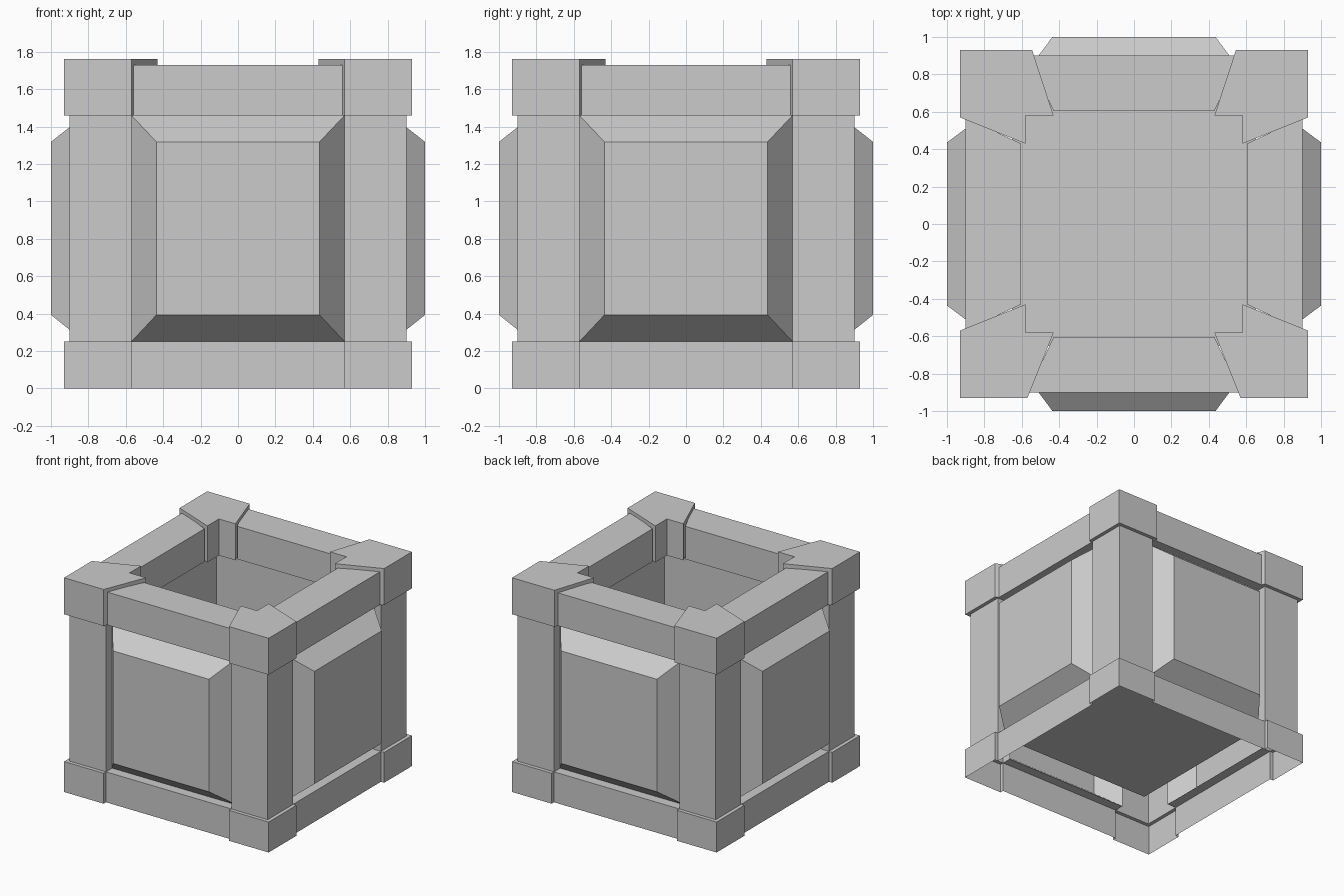
import bpy, bmesh
from mathutils import Matrix
from math import pi

if "Cube" in bpy.data.objects:
    bpy.data.objects.remove(bpy.data.objects["Cube"])

OUT, BLK, REC, RIM, INN = 0.90, 0.93, 0.82, 0.605, 0.65   # distances from centre
E = 0.57                                                 # half width between posts
Z1, Z2, ZR, ZC = 0.25, 1.46, 1.73, 1.76                  # rail and cap heights


def make(name, faces, turns=4):
    """Build one object from faces repeated around the z axis."""
    bm = bmesh.new()
    for k in range(turns):
        rot = Matrix.Rotation(k * pi / 2, 3, 'Z')
        for f in faces:
            bm.faces.new([bm.verts.new(rot @ bm_v) for bm_v in map(vec, f)])
    bmesh.ops.remove_doubles(bm, verts=bm.verts, dist=1e-4)
    bmesh.ops.recalc_face_normals(bm, faces=bm.faces)
    me = bpy.data.meshes.new(name)
    bm.to_mesh(me)
    bm.free()
    ob = bpy.data.objects.new(name, me)
    bpy.context.collection.objects.link(ob)
    return ob


def vec(p):
    from mathutils import Vector
    return Vector(p)


def strip(profile):
    """Sweep a (half width, depth, z) profile across the front side."""
    return [[(-a, -d, z), (a, -d, z), (b, -e, y), (-b, -e, y)]
            for (a, d, z), (b, e, y) in zip(profile, profile[1:])]


def walls(path, lo, hi):
    """Raise a plan path into upright walls."""
    return [[(*p, lo), (*q, lo), (*q, hi), (*p, hi)] for p, q in zip(path, path[1:])]


# Bottom rails with a ledge in front of the panels
make("bottom_rails", strip([(E, OUT, 0), (E, OUT, Z1), (E, REC, Z1)]))

# Raised panels with chamfered borders
o = [(-E, -REC, Z1), (E, -REC, Z1), (E, -REC, Z2), (-E, -REC, Z2)]
p, lo, hi = 0.436, 0.393, 1.318
i = [(-p, -1, lo), (p, -1, lo), (p, -1, hi), (-p, -1, hi)]
make("side_panels", [i] + [[o[k], o[(k + 1) % 4], i[(k + 1) % 4], i[k]] for k in range(4)])

# Top rails
make("top_rails", strip([(E, REC, Z2), (E, OUT, Z2), (E, OUT, ZR), (0.43, RIM, ZR),
                         (0.43, RIM, Z2), (0.43, INN, Z2)]))

# Inner box and floor
make("inner_walls", strip([(INN, INN, Z2), (INN, INN, 0.29)]))
make("floor", [[(-INN, -INN, 0.29), (INN, -INN, 0.29), (INN, INN, 0.29), (-INN, INN, 0.29)]], 1)

# Corner posts
make("corner_posts", walls([(-E, -REC), (-E, -OUT), (-OUT, -OUT), (-OUT, -E), (-REC, -E)], Z1, Z2))

# Corner feet, open underneath
foot = [(-E, -OUT), (-E, -BLK), (-BLK, -BLK), (-BLK, -E), (-OUT, -E)]
make("corner_feet", walls(foot, 0, Z1) + [[(x, y, Z1) for x, y in foot + [(-OUT, -OUT)]]])

# Corner caps: notched inside, flared sides; the rear pair is slightly wider
for sx in (-1, 1):
    for sy in (-1, 1):
        e = 0.545 if sy > 0 else E
        plan = [(e, BLK), (BLK, BLK), (BLK, E), (0.58, 0.43), (0.58, 0.58), (0.43, 0.58)]
        plan = [(sx * x, sy * y) for x, y in plan]
        name = "corner_cap_" + ("back" if sy > 0 else "front") + ("_right" if sx > 0 else "_left")
        make(name, walls(plan + plan[:1], Z2, ZC) +
             [[(x, y, z) for x, y in plan] for z in (Z2, ZC)], 1)
